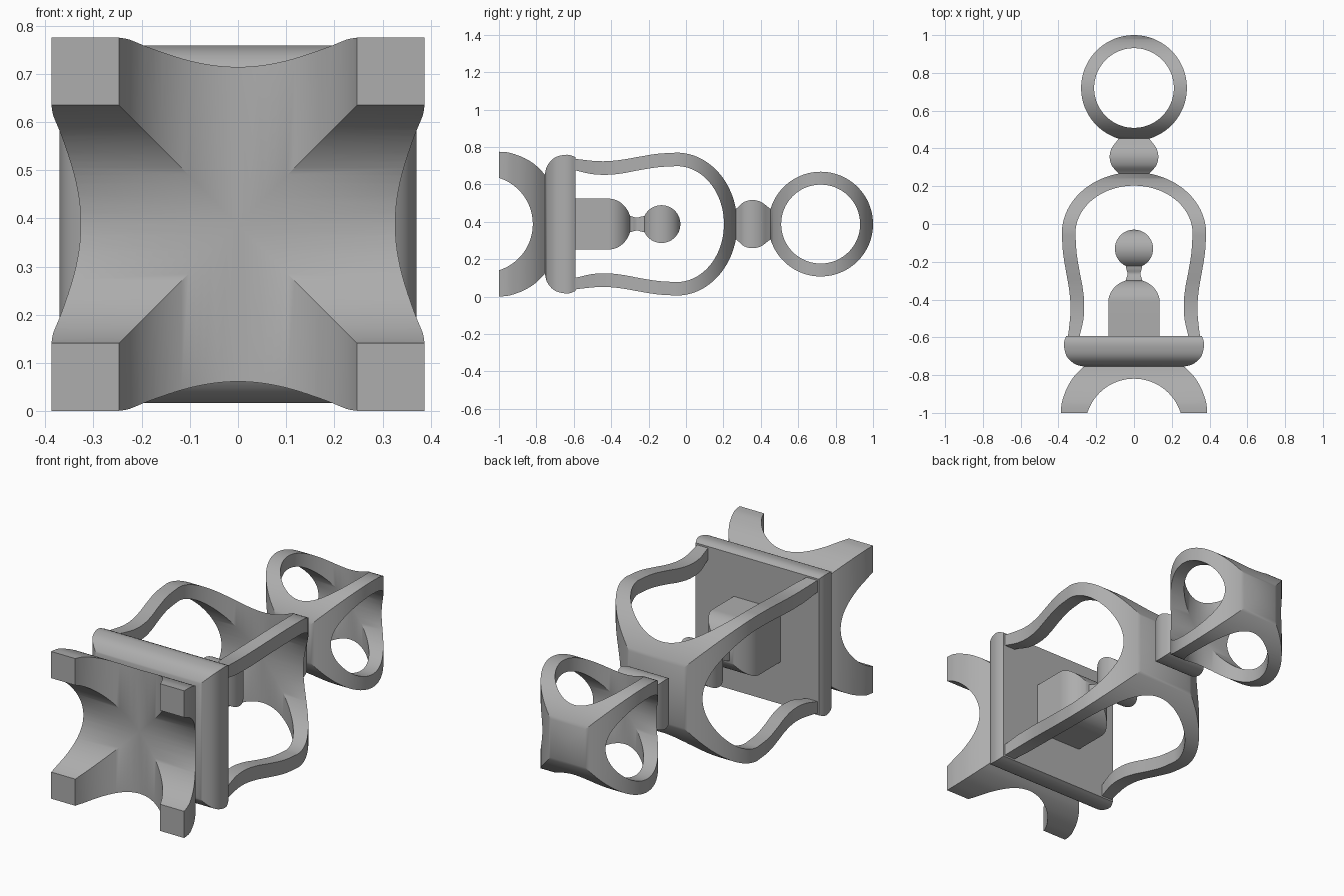
import bpy, bmesh, math
from math import sin, cos, pi, radians

cube = bpy.data.objects.get("Cube")
if cube:
    bpy.data.objects.remove(cube, do_unlink=True)

MID = 0.388  # height of the long axis

grey = bpy.data.materials.new("plain grey")
grey.use_nodes = True
COLOUR = (0.42, 0.42, 0.42, 1)
grey.diffuse_color = COLOUR
grey.node_tree.nodes["Principled BSDF"].inputs["Base Color"].default_value = COLOUR


def smooth(pts, n=6):
    """Catmull-Rom curve through (y, half width) points."""
    out = []
    for i in range(len(pts) - 1):
        a, b, c, d = (pts[max(i - 1, 0)], pts[i], pts[i + 1], pts[min(i + 2, len(pts) - 1)])
        for k in range(n):
            t = k / n
            out.append(tuple(
                0.5 * (2 * q + (r - p) * t + (2 * p - 5 * q + 4 * r - s) * t * t
                       + (3 * q - p - 3 * r + s) * t ** 3)
                for p, q, r, s in zip(a, b, c, d)))
    return out + [pts[-1]]


def arc(centre, ry, rw, start, end, n=32):
    """Elliptical arc; angle 180 is the -y end and 0 the +y end."""
    angles = [radians(start + (end - start) * i / n) for i in range(n + 1)]
    return [(centre + ry * cos(a), rw * sin(a)) for a in angles]


def make_object(name, bm):
    bmesh.ops.recalc_face_normals(bm, faces=bm.faces)
    mesh = bpy.data.meshes.new(name)
    bm.to_mesh(mesh)
    bm.free()
    mesh.materials.append(grey)
    ob = bpy.data.objects.new(name, mesh)
    bpy.context.collection.objects.link(ob)
    return ob


def square_loft(name, profile):
    """Square sections along y, sized by the profile."""
    bm = bmesh.new()
    rings = [[bm.verts.new((sx * r, y, MID + sz * r))
              for sx, sz in ((-1, -1), (1, -1), (1, 1), (-1, 1))] for y, r in profile]
    for a, b in zip(rings, rings[1:]):
        for i in range(4):
            j = (i + 1) % 4
            bm.faces.new((a[i], a[j], b[j], b[i]))
    bm.faces.new(rings[0])
    bm.faces.new(rings[-1])
    return make_object(name, bm)


def prism(outline, axis):
    """Mirrored outline extruded through the model along x or z."""
    loop = outline + [(y, -w) for y, w in reversed(outline)]
    bm = bmesh.new()
    ends = []
    for s in (-1, 1):
        ends.append([bm.verts.new((s, y, MID + w) if axis == "x" else (w, y, MID + s))
                     for y, w in loop])
        bm.faces.new(ends[-1])
    for i in range(len(loop)):
        j = (i + 1) % len(loop)
        bm.faces.new((ends[0][i], ends[0][j], ends[1][j], ends[1][i]))
    ob = make_object("cutter_" + axis, bm)
    ob.hide_render = True
    return ob


def activate(ob):
    bpy.ops.object.select_all(action="DESELECT")
    ob.select_set(True)
    bpy.context.view_layer.objects.active = ob


def pierce(ob, outline):
    """Cut the outline through both pairs of sides."""
    for axis in "xz":
        cutter = prism(outline, axis)
        mod = ob.modifiers.new("opening", "BOOLEAN")
        mod.operation, mod.solver, mod.object = "DIFFERENCE", "EXACT", cutter
        activate(ob)
        bpy.ops.object.modifier_apply(modifier=mod.name)
        bpy.data.objects.remove(cutter, do_unlink=True)


parts = []

# Four arched feet
feet = square_loft("arched_feet", smooth([
    (-1, .387), (-.95, .383), (-.9, .368), (-.86, .351), (-.82, .327),
    (-.79, .302), (-.755, .265), (-.74, .245)]))
pierce(feet, arc(-1.078, .259, .259, 179, 1, 48))
parts.append(feet)

# Cushion-edged base plate
parts.append(square_loft("base_plate", smooth([
    (-.755, .262), (-.745, .305), (-.72, .341), (-.69, .361), (-.65, .37),
    (-.62, .369), (-.592, .358)])))

# Bell-shaped cage: waisted sides running into a dome
cage = square_loft("bell_cage", smooth([
    (-.61, .352), (-.56, .345), (-.48, .337), (-.41, .337), (-.33, .346),
    (-.246, .361), (-.15, .376), (-.05, .382)]) + arc(-.05, .324, .382, 87, 4)[0:])
pierce(cage, smooth([
    (-.65, .295), (-.592, .287), (-.5, .267), (-.41, .264), (-.33, .273),
    (-.246, .289), (-.15, .304), (-.05, .31)]) + arc(-.05, .253, .31, 87, 2))
parts.append(cage)

# Clapper: block with rounded top, thin neck and ball
parts.append(square_loft("clapper_body", [(-.6, .136)] + arc(-.415, .122, .136, 90, 3)))
parts.append(square_loft("clapper_neck", smooth([
    (-.305, .045), (-.285, .04), (-.262, .034), (-.24, .04), (-.215, .045)])))
parts.append(square_loft("clapper_ball", arc(-.131, .101, .101, 177, 3)))

# Barrel-shaped neck
parts.append(square_loft("neck", smooth([
    (.25, .07), (.275, .088), (.31, .118), (.355, .129), (.4, .119),
    (.435, .094), (.46, .075)])))

# Hanging ring
ring = square_loft("hanging_ring", arc(.72, .28, .28, 177, 3, 48))
pierce(ring, arc(.72, .211, .211, 178, 2, 48))
parts.append(ring)

for ob in parts:
    activate(ob)
    bpy.ops.object.shade_smooth_by_angle(angle=radians(30))
